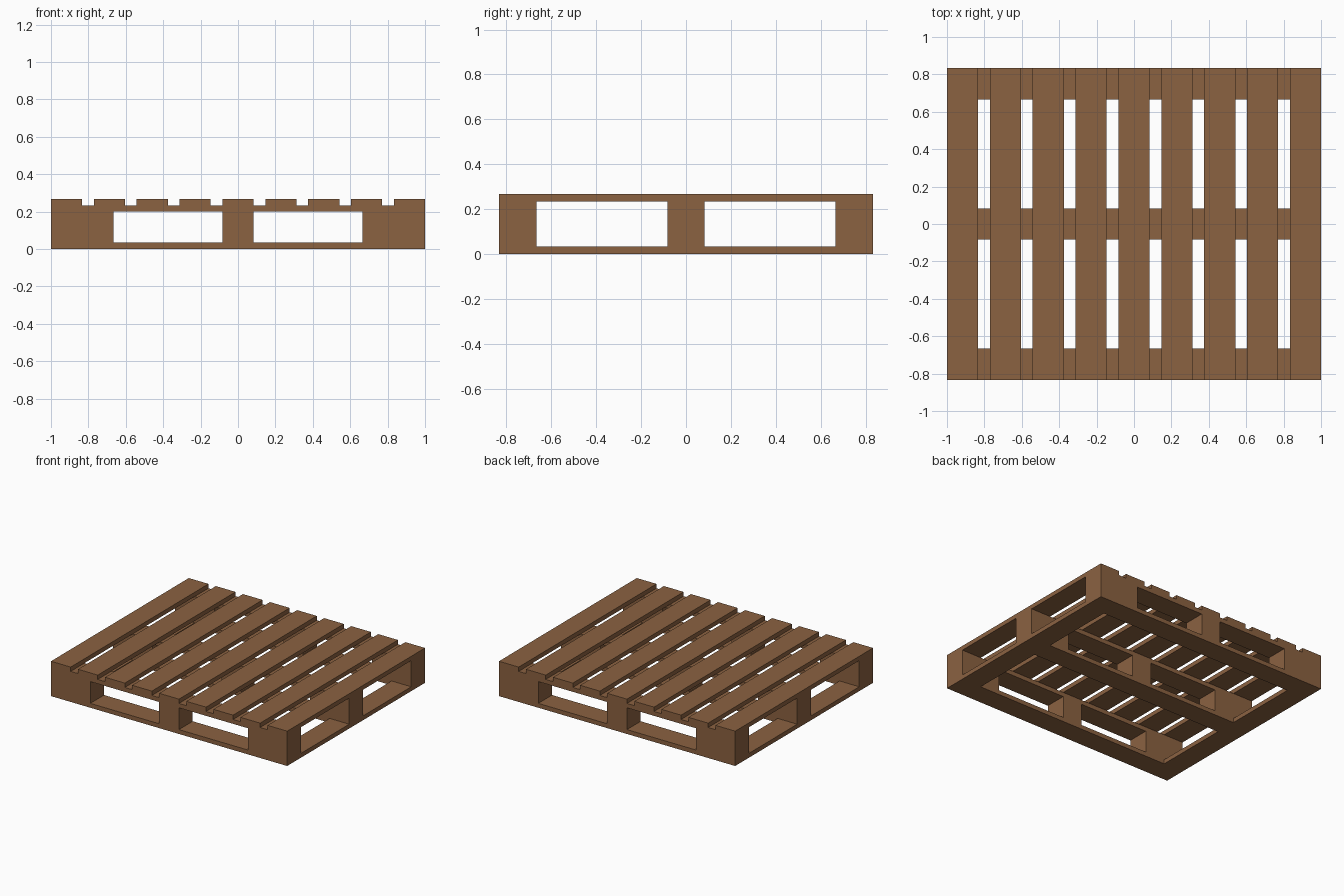
import bpy

if "Cube" in bpy.data.objects:
    bpy.data.objects.remove(bpy.data.objects["Cube"])

wood = bpy.data.materials.new("brown_wood")
wood.diffuse_color = (0.26, 0.122, 0.053, 1)
wood.use_nodes = True
wood.node_tree.nodes["Principled BSDF"].inputs["Base Color"].default_value = wood.diffuse_color

W, D, H = 2.0, 5 / 3, 4 / 15      # overall size
B, T = 1 / 6, 1 / 30              # board width and thickness


def box(name, x0, x1, y, width, z0, z1):
    """Box spanning x0..x1 and z0..z1, centred on y."""
    bpy.ops.mesh.primitive_cube_add(size=1, location=((x0 + x1) / 2, y, (z0 + z1) / 2))
    ob = bpy.context.object
    ob.name = name
    ob.scale = (x1 - x0, width, z1 - z0)
    bpy.ops.object.transform_apply(location=False, rotation=False, scale=True)
    ob.data.materials.append(wood)


# Nine deck slats running front to back
pitch = (W - B) / 8
for i in range(9):
    x = -W / 2 + i * pitch
    box(f"deck_slat_{i + 1}", x, x + B, 0, D, H - T, H)

# Three rows along x: top stringer, three blocks and bottom runner
for row, y in (("front", -(D - B) / 2), ("middle", 0), ("back", (D - B) / 2)):
    box(f"{row}_stringer", -W / 2, W / 2, y, B, H - 2 * T, H - T)
    for side, x0, x1 in (("left", -1, -2 / 3), ("centre", -B / 2, B / 2), ("right", 2 / 3, 1)):
        box(f"{row}_{side}_block", x0, x1, y, B, T, H - 2 * T)
    box(f"{row}_bottom_runner", -W / 2 + B, W / 2 - B, y, B, 0, T)

# Bottom boards closing the two ends
box("left_bottom_board", -W / 2, -W / 2 + B, 0, D, 0, T)
box("right_bottom_board", W / 2 - B, W / 2, 0, D, 0, T)
